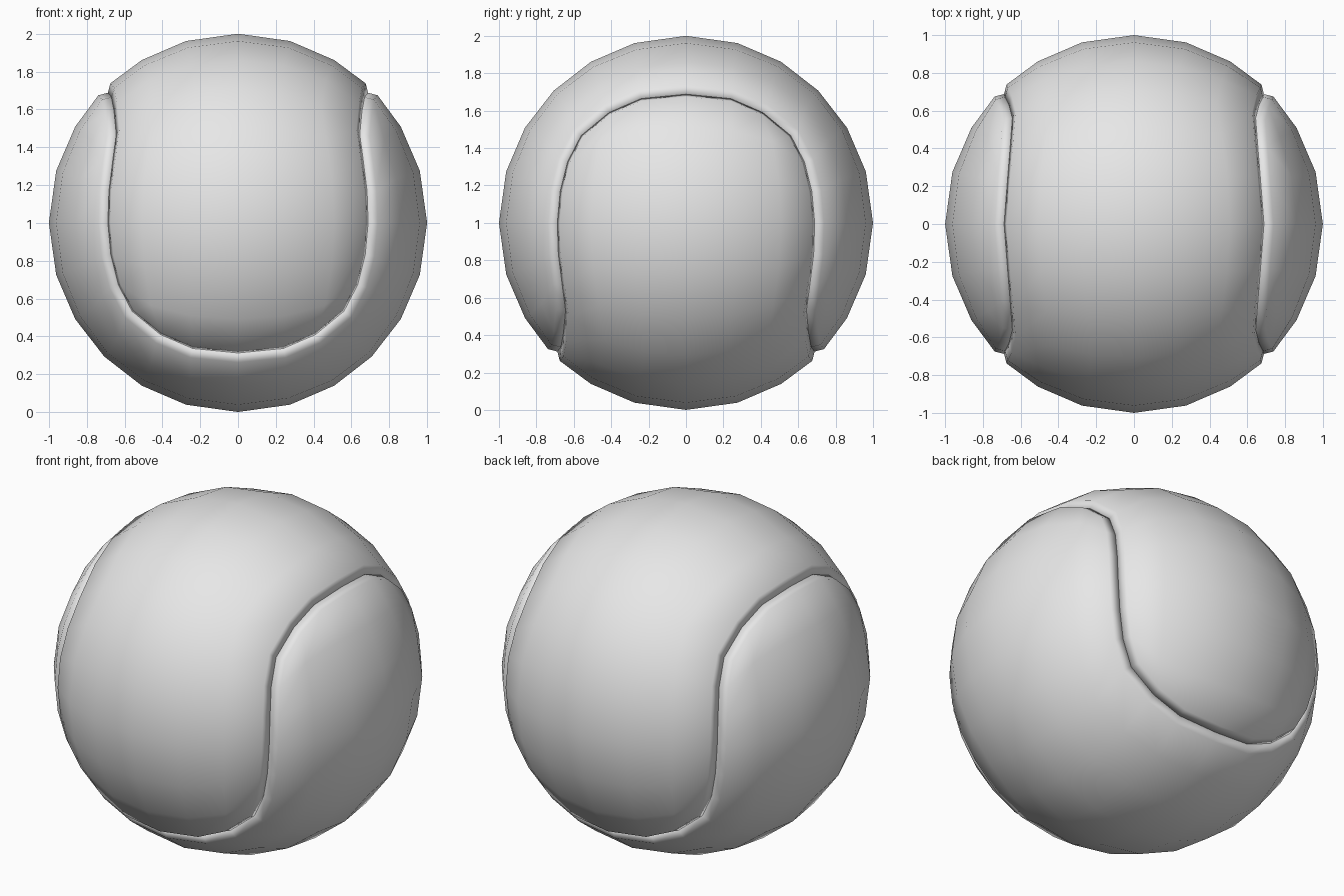
import bpy, bmesh, math
from mathutils import Vector, Matrix

cube = bpy.data.objects.get("Cube")
if cube:
    bpy.data.objects.remove(cube, do_unlink=True)

RADIUS, SEAM_RADIUS = 1.0, 0.973
STEPS = [math.tan(math.radians(a)) for a in (-45, -30.5, -16.5, 0, 16.5, 30.5, 45)]

# One eighth of the seam; the swapped half-turn copy of it completes a quarter
EIGHTH = [(0, -.69, -.69), (.24, -.67, -.665), (.41, -.655, -.59),
          (.57, -.655, -.475), (.64, -.67, -.33), (.68, -.69, -.17), (.69, -.69, 0)]
SEAM = EIGHTH + [(-y, -x, -z) for x, y, z in reversed(EIGHTH[:-1])]


def seam_point(i, j):
    """Seam position for a border vertex of the 6 x 18 panel grid."""
    row = min(j, 18 - j)
    k = abs(i - 3) if row == 0 else 3 + row
    x, y, z = SEAM[k]
    return Vector((x if i >= 3 else -x, y if j <= 9 else -y, z))


def grid_point(i, j):
    """Position inside the panel: three cube sides wrapped over the ball."""
    side = min(j // 6, 2)
    p = Vector((STEPS[i], -1, STEPS[j - 6 * side]))
    return Matrix.Rotation(-side * math.pi / 2, 3, 'X') @ p


def panel_mesh():
    bm = bmesh.new()
    grid = [[None] * 19 for _ in range(7)]
    for i in range(7):
        for j in range(19):
            border = i in (0, 6) or j in (0, 18)
            p = seam_point(i, j) if border else grid_point(i, j)
            grid[i][j] = bm.verts.new(p.normalized() * RADIUS)
    for i in range(6):
        for j in range(18):
            bm.faces.new((grid[i][j], grid[i + 1][j],
                          grid[i + 1][j + 1], grid[i][j + 1]))
    # Even out the inner vertices on the ball
    inner = [v for v in bm.verts if not v.is_boundary]
    for _ in range(2):
        moved = [sum((e.other_vert(v).co for e in v.link_edges), Vector()) / 4
                 for v in inner]
        for v, m in zip(inner, moved):
            v.co = v.co.lerp(m, 0.5).normalized() * RADIUS
    # Make all faces point outward
    for f in bm.faces:
        f.normal_update()
        if f.normal.dot(f.calc_center_median()) < 0:
            f.normal_flip()
    # Narrow rounded lip that dips into the seam
    bmesh.ops.inset_region(bm, faces=bm.faces[:], thickness=0.045,
                           use_boundary=True, use_even_offset=True)
    for v in bm.verts:
        v.co = v.co.normalized() * (SEAM_RADIUS if v.is_boundary else RADIUS)
    for f in bm.faces:
        f.smooth = True
    me = bpy.data.meshes.new("ball_panel")
    bm.to_mesh(me)
    bm.free()
    return me


# Single light grey material
grey = bpy.data.materials.new("light_grey")
grey.use_nodes = True
grey.diffuse_color = (0.8, 0.8, 0.8, 1)
grey.node_tree.nodes["Principled BSDF"].inputs["Base Color"].default_value = (0.8, 0.8, 0.8, 1)

# Two identical interlocking panels
mesh = panel_mesh()
mesh.materials.append(grey)
swap = Matrix(((0, -1, 0, 0), (-1, 0, 0, 0), (0, 0, -1, 0), (0, 0, 0, 1)))
for name, turn in (("upper_panel", Matrix.Identity(4)), ("lower_panel", swap)):
    ob = bpy.data.objects.new(name, mesh)
    bpy.context.collection.objects.link(ob)
    ob.matrix_world = Matrix.Translation((0, 0, 1)) @ turn
    shell = ob.modifiers.new("shell", 'SOLIDIFY')
    shell.thickness = 0.04
    shell.offset = -1
